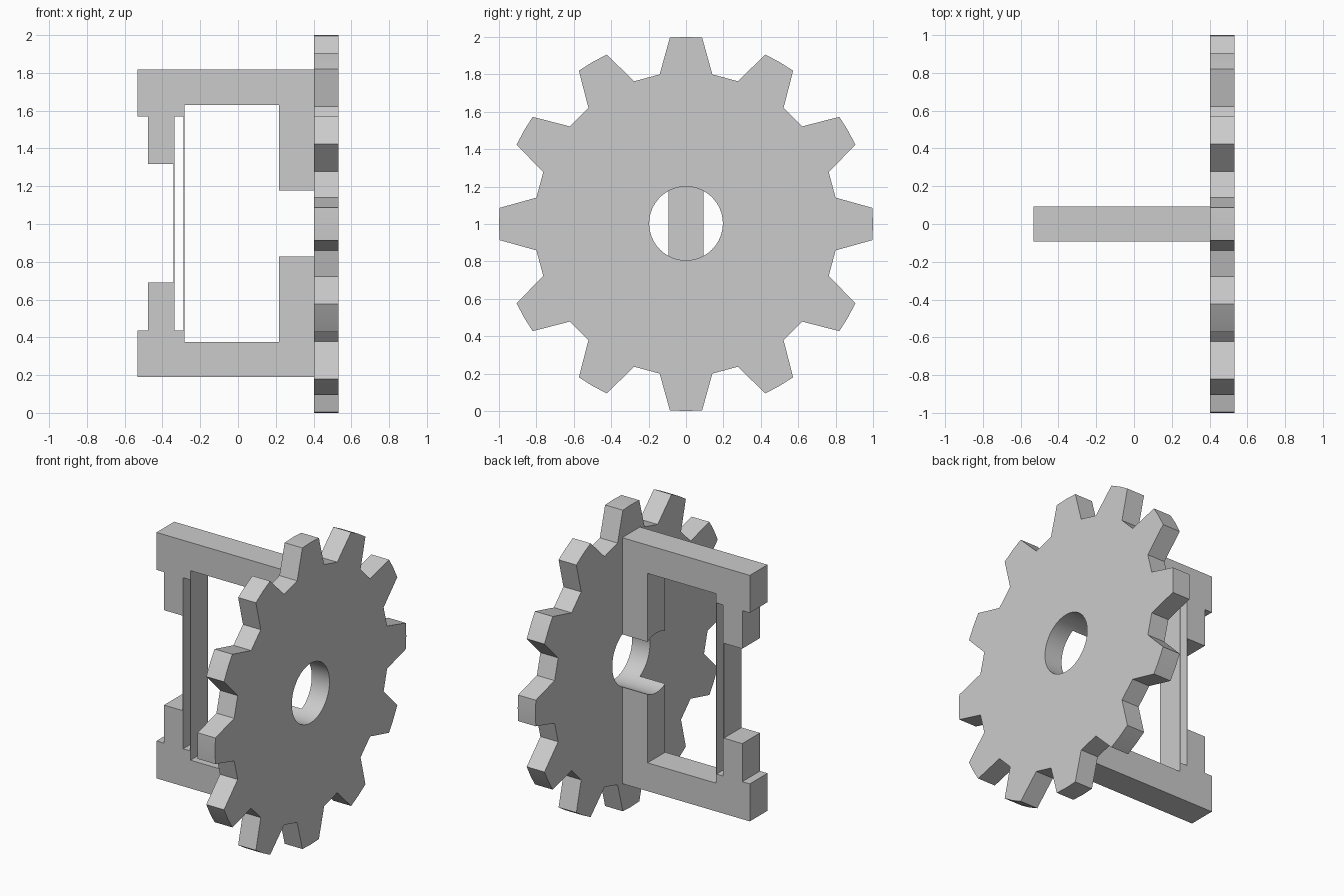
import bpy, bmesh
from math import sin, cos, radians, pi
from mathutils import Vector, Matrix

cube = bpy.data.objects.get("Cube")
if cube:
    bpy.data.objects.remove(cube, do_unlink=True)

AXIS_Z = 1.003      # height of the gear axis
HALF_Y = 0.0925     # half depth of the frame
TEETH = 12

grey = bpy.data.materials.new("plain grey")
grey.use_nodes = True
grey.diffuse_color = (0.6, 0.6, 0.6, 1)
grey.node_tree.nodes["Principled BSDF"].inputs["Base Color"].default_value = (0.6, 0.6, 0.6, 1)


def prism(name, outline, offset, z=AXIS_Z):
    """Extrude a closed outline of 3D points along an offset vector."""
    bm = bmesh.new()
    face = bm.faces.new([bm.verts.new(p) for p in outline])
    side = bmesh.ops.extrude_face_region(bm, geom=[face])["geom"]
    bmesh.ops.translate(bm, vec=Vector(offset),
                        verts=[v for v in side if isinstance(v, bmesh.types.BMVert)])
    bmesh.ops.recalc_face_normals(bm, faces=bm.faces)
    mesh = bpy.data.meshes.new(name)
    bm.to_mesh(mesh)
    bm.free()
    mesh.materials.append(grey)
    obj = bpy.data.objects.new(name, mesh)
    obj.location.z = z
    bpy.context.collection.objects.link(obj)
    return obj


def polar(x, radius, degrees):
    a = radians(degrees)
    return (x, radius * sin(a), radius * cos(a))


def cut(obj, cutter):
    mod = obj.modifiers.new("bore", 'BOOLEAN')
    mod.operation = 'DIFFERENCE'
    mod.solver = 'EXACT'
    mod.object = cutter


def bake(obj):
    """Apply the modifiers, then smooth only the gentle curves."""
    bpy.ops.object.select_all(action='DESELECT')
    obj.select_set(True)
    bpy.context.view_layer.objects.active = obj
    for mod in list(obj.modifiers):
        bpy.ops.object.modifier_apply(modifier=mod.name)
    bpy.ops.object.shade_smooth_by_angle(angle=radians(20))


# Bore cutter shared by the gear and the frame posts
cutter = prism("bore_cutter", [polar(0, 0.197, i * 360 / 64) for i in range(64)], (0.9, 0, 0))
cutter.hide_render = True

# Gear wheel with tapered teeth
outline = []
for i in range(TEETH):
    a = i * 360 / TEETH
    outline += [polar(0.402, r, a + d) for r, d in
                ((0.812, -10), (1.0, -4.95), (1.0, 0), (1.0, 4.95), (0.812, 10))]
gear = prism("gear_wheel", outline, (0.13, 0, 0), z=1.0)
cut(gear, cutter)

# Frame: upper half outline, mirrored below the axis
half = [(0.41, 0.05), (0.41, 0.814), (-0.532, 0.814), (-0.532, 0.566),
        (-0.477, 0.566), (-0.477, 0.314), (-0.34, 0.314), (-0.34, 0.566),
        (-0.285, 0.566), (-0.285, 0.627), (0.217, 0.627), (0.217, 0.05)]
frame = prism("c_frame", [(x, -HALF_Y, z) for x, z in half], (0, 2 * HALF_Y, 0))
mirror = frame.modifiers.new("mirror", 'MIRROR')
mirror.use_axis = (False, False, True)
mirror.use_mirror_merge = False
cut(frame, cutter)

# Two thin strips spanning the open side of the frame
for name, x, h in (("outer_strip", -0.342, 0.568), ("inner_strip", -0.288, 0.629)):
    prism(name, [(x, -HALF_Y, -h), (x, HALF_Y, -h), (x, HALF_Y, h), (x, -HALF_Y, h)],
          (0.005, 0, 0))

bake(gear)
bake(frame)
bpy.data.objects.remove(cutter, do_unlink=True)
